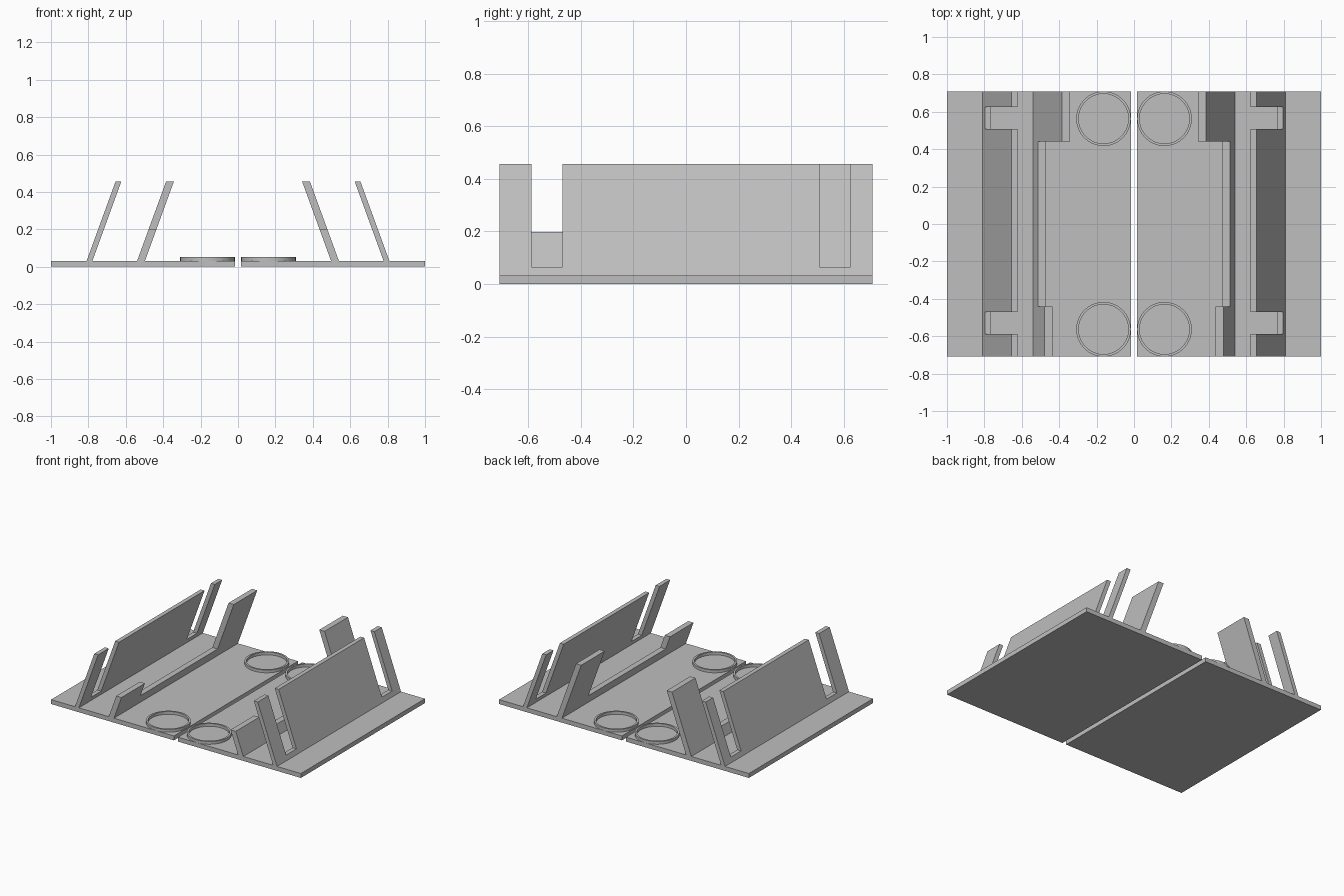
import bpy, bmesh, math

if "Cube" in bpy.data.objects:
    bpy.data.objects.remove(bpy.data.objects["Cube"])

HALF_Y, PLATE_Z, TOP_Z = 0.709, 0.032, 0.457
LEAN = math.tan(math.radians(20))

grey = bpy.data.materials.new("plain_grey")
grey.diffuse_color = (0.52, 0.52, 0.52, 1)
grey.use_nodes = True
grey.node_tree.nodes["Principled BSDF"].inputs["Base Color"].default_value = grey.diffuse_color


def finish(name, bm, smooth=False):
    bmesh.ops.recalc_face_normals(bm, faces=bm.faces)
    mesh = bpy.data.meshes.new(name)
    bm.to_mesh(mesh)
    bm.free()
    mesh.materials.append(grey)
    obj = bpy.data.objects.new(name, mesh)
    bpy.context.collection.objects.link(obj)
    if smooth:
        bpy.ops.object.select_all(action='DESELECT')
        obj.select_set(True)
        bpy.context.view_layer.objects.active = obj
        bpy.ops.object.shade_smooth_by_angle(angle=math.radians(30))
    return obj


def plate(name, x0, x1):
    bm = bmesh.new()
    bmesh.ops.create_cube(bm, size=1)
    for v in bm.verts:
        v.co = ((x0 + x1) / 2 + v.co.x * (x1 - x0), v.co.y * 2 * HALF_Y,
                (v.co.z + 0.5) * PLATE_Z)
    finish(name, bm)


def leaning_wall(name, side, foot, thick, outline):
    """Side outline (y, z) leaning towards the middle, thickened along x."""
    bm = bmesh.new()
    loops = []
    for offset in (0, thick):
        loops.append([bm.verts.new((side * (foot - offset - LEAN * (z - PLATE_Z)), y, z))
                      for y, z in outline])
    bm.faces.new(loops[0])
    bm.faces.new(loops[1][::-1])
    n = len(outline)
    for i in range(n):
        j = (i + 1) % n
        bm.faces.new((loops[0][i], loops[0][j], loops[1][j], loops[1][i]))
    finish(name, bm)


def ring(name, cx, cy, outer, inner, z0, z1, n=64):
    bm = bmesh.new()
    profile = [(outer, z0), (outer, z1), (inner, z1), (inner, z0)]
    rows = []
    for i in range(n):
        a = math.tau * i / n
        rows.append([bm.verts.new((cx + r * math.cos(a), cy + r * math.sin(a), z))
                     for r, z in profile])
    for i in range(n):
        a, b = rows[i], rows[(i + 1) % n]
        for k in range(4):
            m = (k + 1) % 4
            bm.faces.new((a[k], b[k], b[m], a[m]))
    finish(name, bm, smooth=True)


# Outer wall with two narrow slots
SLOT_Z = 0.065
outer_outline = [(-HALF_Y, PLATE_Z), (HALF_Y, PLATE_Z), (HALF_Y, TOP_Z),
                 (0.625, TOP_Z), (0.625, SLOT_Z), (0.508, SLOT_Z), (0.508, TOP_Z),
                 (-0.47, TOP_Z), (-0.47, SLOT_Z), (-0.588, SLOT_Z), (-0.588, TOP_Z),
                 (-HALF_Y, TOP_Z)]
# Inner wall: tall at the back, low ridge in the middle, short at the front
inner_outline = [(-HALF_Y, PLATE_Z), (HALF_Y, PLATE_Z), (HALF_Y, TOP_Z),
                 (0.441, TOP_Z), (0.441, 0.1), (-0.441, 0.1),
                 (-0.441, 0.198), (-HALF_Y, 0.198)]

for side, label in ((-1, "left"), (1, "right")):
    plate(label + "_base_plate", *sorted((side * 0.016, side)))
    leaning_wall(label + "_outer_wall", side, 0.809, 0.031, outer_outline)
    leaning_wall(label + "_inner_wall", side, 0.539, 0.042, inner_outline)
    for y, end in ((-0.563, "front"), (0.563, "back")):
        ring(f"{label}_{end}_ring", side * 0.163, y, 0.146, 0.133, PLATE_Z, 0.052)
